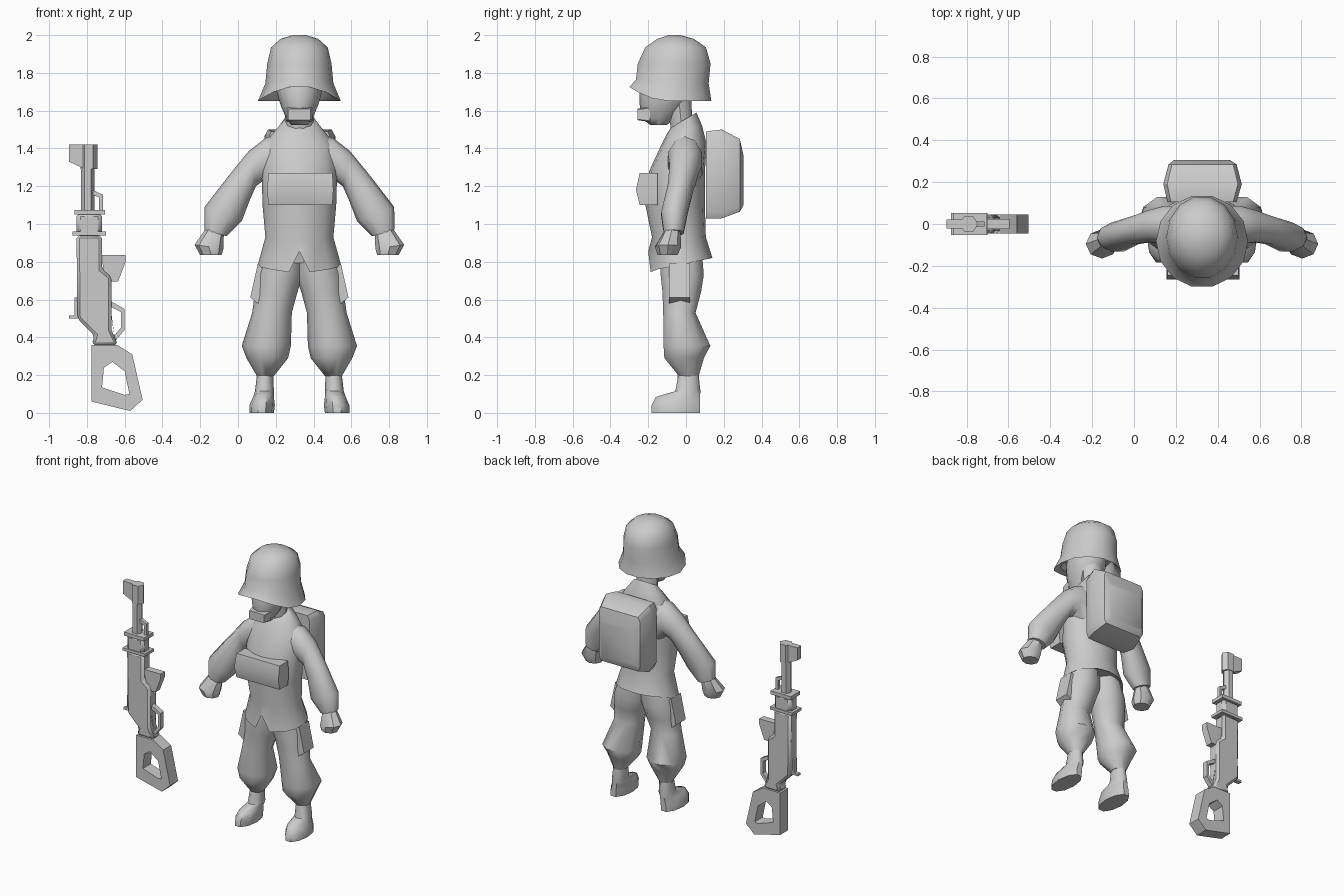
import bpy, bmesh, math
from mathutils import Vector

if "Cube" in bpy.data.objects:
    bpy.data.objects.remove(bpy.data.objects["Cube"])

CX = 0.325  # middle of the figure
mat = bpy.data.materials.new("plain_grey")
mat.diffuse_color = (0.6, 0.6, 0.6, 1)
mat.use_nodes = True
mat.node_tree.nodes["Principled BSDF"].inputs["Base Color"].default_value = mat.diffuse_color

BOX = [(1, -.85), (1, .85), (.9, 1), (-.9, 1), (-1, .85), (-1, -.85), (-.9, -1), (.9, -1)]


def finish(name, bm, angle=40, bevel=0):
    bmesh.ops.recalc_face_normals(bm, faces=bm.faces)
    me = bpy.data.meshes.new(name)
    bm.to_mesh(me)
    bm.free()
    me.materials.append(mat)
    ob = bpy.data.objects.new(name, me)
    bpy.context.collection.objects.link(ob)
    me.shade_smooth()
    me.set_sharp_from_angle(angle=math.radians(angle))
    if bevel:
        mod = ob.modifiers.new("chamfer", 'BEVEL')
        mod.width, mod.segments = bevel, 1
    return ob


def circle(n):
    return [(math.cos(2 * math.pi * i / n), math.sin(2 * math.pi * i / n)) for i in range(n)]


def flat(x0, x1, y0, y1, z, tilt=0, lift=0):
    """Horizontal ring; tilt raises the back, lift raises the front edge."""
    return (Vector(((x0 + x1) / 2, (y0 + y1) / 2, z)), Vector(((x1 - x0) / 2, 0, 0)),
            Vector((0, (y1 - y0) / 2, tilt)), lift)


def limb(a, b, y0, y1):
    """Ring between two x,z points, spanning y0 to y1."""
    a, b = Vector((a[0], 0, a[1])), Vector((b[0], 0, b[1]))
    return ((a + b) / 2 + Vector((0, (y0 + y1) / 2, 0)), (b - a) / 2, Vector((0, (y1 - y0) / 2, 0)), 0)


def upright(x0, x1, z0, z1, y):
    return (Vector(((x0 + x1) / 2, y, (z0 + z1) / 2)), Vector(((x1 - x0) / 2, 0, 0)),
            Vector((0, 0, (z1 - z0) / 2)), 0)


def loft(name, rings, shape, mirror=False, angle=40, edit=None):
    bm = bmesh.new()
    rows = []
    for c, u, v, lift in rings:
        row = []
        for s, t in shape:
            p = c + u * s + v * t
            p.z += lift * max(0, -t) ** 2
            if mirror:
                p.x = 2 * CX - p.x
            row.append(bm.verts.new(p))
        rows.append(row)
    n = len(shape)
    for a, b in zip(rows, rows[1:]):
        for i in range(n):
            bm.faces.new((a[i], a[(i + 1) % n], b[(i + 1) % n], b[i]))
    bm.faces.new(rows[0])
    bm.faces.new(rows[-1])
    if edit:
        edit(rows)
    return finish(name, bm, angle)


def plate(name, pts, y0, y1, bevel=0, mirror=False):
    bm = bmesh.new()
    pts = [(2 * CX - x, z) if mirror else (x, z) for x, z in pts]
    a, b = [[bm.verts.new((x, y, z)) for x, z in pts] for y in (y0, y1)]
    n = len(pts)
    bm.faces.new(a)
    bm.faces.new(b)
    for i in range(n):
        bm.faces.new((a[i], a[(i + 1) % n], b[(i + 1) % n], b[i]))
    return finish(name, bm, 30, bevel)


def frame(name, outer, inner, hy, bevel=0):
    """Flat piece with a hole through it."""
    bm = bmesh.new()
    loops = [[bm.verts.new((x, y, z)) for x, z in pts]
             for pts, y in ((outer, -hy), (inner, -hy), (inner, hy), (outer, hy))]
    n = len(outer)
    for k in range(4):
        a, b = loops[k], loops[(k + 1) % 4]
        for i in range(n):
            bm.faces.new((a[i], a[(i + 1) % n], b[(i + 1) % n], b[i]))
    return finish(name, bm, 30, bevel)


def box(name, x0, x1, z0, z1, hy, bevel=0):
    return plate(name, [(x0, z0), (x1, z0), (x1, z1), (x0, z1)], -hy, hy, bevel)


# Helmet with flared rim, hollow underneath
loft("helmet", [flat(.17, .48, -.24, .09, 1.76), flat(.15, .50, -.26, .11, 1.68, 0, .05),
                flat(.105, .545, -.305, .14, 1.65, 0, .08), flat(.145, .505, -.27, .125, 1.745, 0, .02),
                flat(.155, .495, -.26, .135, 1.85), flat(.175, .475, -.22, .11, 1.935),
                flat(.225, .425, -.155, .045, 1.98), flat(.29, .36, -.09, -.03, 2.0)], circle(14))

# Head, neck and mouth
loft("head", [flat(.28, .37, -.19, -.10, 1.525), flat(.255, .395, -.235, -.06, 1.56),
              flat(.225, .425, -.245, .01, 1.63), flat(.205, .445, -.245, .05, 1.70),
              flat(.2, .45, -.22, .06, 1.78)], circle(12), angle=50)
loft("neck", [flat(.25, .40, -.08, .04, 1.48), flat(.25, .40, -.11, .03, 1.68)], circle(10))
loft("mouth", [upright(.255, .395, 1.54, 1.62, -.19), upright(.265, .385, 1.55, 1.61, -.257)], BOX)


# Jacket, with a notch cut into the front of the hem
def notch(rows):
    rows[1][12].co.z = .855
    rows[0][12].co.z = .86
    for i, x in ((11, -.055), (13, .055)):
        rows[1][i].co.x = CX + x
        rows[1][i].co.z = .745


loft("jacket", [flat(.14, .51, -.16, .10, .81, .03), flat(.105, .545, -.20, .14, .785, .035),
                flat(.145, .505, -.18, .105, .93), flat(.13, .52, -.215, .10, 1.10),
                flat(.125, .525, -.195, .10, 1.28), flat(.135, .515, -.13, .11, 1.42),
                flat(.20, .45, -.10, .085, 1.50, .02), flat(.245, .405, -.08, .055, 1.55, .04)],
     circle(16), angle=50, edit=notch)
loft("chest_pouch", [flat(.16, .50, -.245, -.15, 1.10), flat(.155, .505, -.265, -.15, 1.18),
                     flat(.16, .50, -.245, -.15, 1.27)],
     [(1, -1), (1, 1), (-1, 1), (-1, -1)], angle=30)
loft("backpack", [upright(.16, .49, 1.03, 1.49, .105), upright(.14, .515, 1.03, 1.50, .19),
                  upright(.165, .49, 1.065, 1.45, .285), upright(.19, .46, 1.10, 1.36, .305)], BOX, angle=35)

# Paired arms, hands, legs, boots and pockets
for side, m in (("right", False), ("left", True)):
    loft(side + "_sleeve", [limb((.24, 1.49), (.20, 1.15), -.09, .09), limb((.145, 1.455), (.135, 1.23), -.10, .09),
                            limb((.056, 1.385), (.095, 1.20), -.09, .07), limb((-.05, 1.255), (.06, 1.12), -.10, .04),
                            limb((-.177, 1.09), (.02, 1.015), -.135, .01),
                            limb((-.178, .97), (-.06, .935), -.12, -.01)], circle(10), m, 50)
    loft(side + "_hand", [limb((-.16, .99), (-.075, .95), -.11, -.03), limb((-.23, .89), (-.077, .87), -.165, -.025),
                          limb((-.20, .835), (-.087, .835), -.15, -.045)], circle(8), m)
    loft(side + "_trouser_leg", [flat(.13, .345, -.14, .09, .85), flat(.095, .345, -.14, .10, .73),
                                 flat(.09, .315, -.13, .085, .64), flat(.075, .285, -.125, .055, .53),
                                 flat(.02, .28, -.125, .135, .355), flat(.045, .265, -.12, .10, .29),
                                 flat(.10, .19, -.04, .07, .195)], circle(10), m, 50)
    loft(side + "_boot", [flat(.06, .19, -.19, .08, 0), flat(.06, .195, -.19, .08, .04),
                          flat(.08, .19, -.165, .08, .085), flat(.09, .19, -.06, .08, .115),
                          flat(.105, .185, -.035, .065, .24)], circle(10), m, 50)
    plate(side + "_leg_pocket", [(.105, .79), (.065, .61), (.11, .575), (.15, .75)], -.09, .02, 0, m)

# Rifle standing upright: stock and main body
frame("rifle_stock", [(-.775, .36), (-.775, .06), (-.57, .01), (-.505, .07), (-.56, .31), (-.64, .36)],
      [(-.71, .24), (-.72, .135), (-.60, .095), (-.575, .10), (-.60, .22), (-.665, .27)], .045)
plate("rifle_body", [(-.855, .94), (-.72, .94), (-.72, .76), (-.67, .72), (-.67, .44), (-.635, .36),
                     (-.775, .36), (-.76, .41), (-.85, .50)], -.045, .045, .015)
box("rifle_handguard", -.855, -.72, .93, 1.06, .045, .02)
box("rifle_lower_band", -.875, -.70, .94, .96, .052)
box("rifle_upper_band", -.865, -.705, 1.05, 1.075, .052)

# Barrel, muzzle and sights
loft("rifle_barrel", [flat(-.83, -.76, -.035, .035, 1.04), flat(-.83, -.76, -.035, .035, 1.32)], circle(6), angle=30)
loft("rifle_muzzle", [flat(-.835, -.745, -.04, .04, 1.29), flat(-.835, -.745, -.04, .04, 1.42)], circle(6), angle=30)
plate("rifle_front_sight", [(-.895, 1.42), (-.82, 1.42), (-.82, 1.295), (-.895, 1.33)], -.022, .022)
plate("rifle_rod", [(-.77, 1.18), (-.715, 1.155), (-.715, 1.07), (-.735, 1.07), (-.735, 1.14), (-.77, 1.155)],
      -.012, .012)

# Magazine, trigger guard and bolt
plate("rifle_magazine", [(-.725, .835), (-.595, .835), (-.595, .80), (-.635, .695), (-.70, .695)], -.025, .025)
frame("rifle_trigger_guard", [(-.68, .595), (-.60, .55), (-.60, .44), (-.65, .38)],
      [(-.68, .565), (-.62, .535), (-.62, .45), (-.655, .41)], .018)
box("rifle_bolt", -.865, -.84, .50, .61, .015)
box("rifle_bolt_handle", -.895, -.84, .50, .515, .015)
